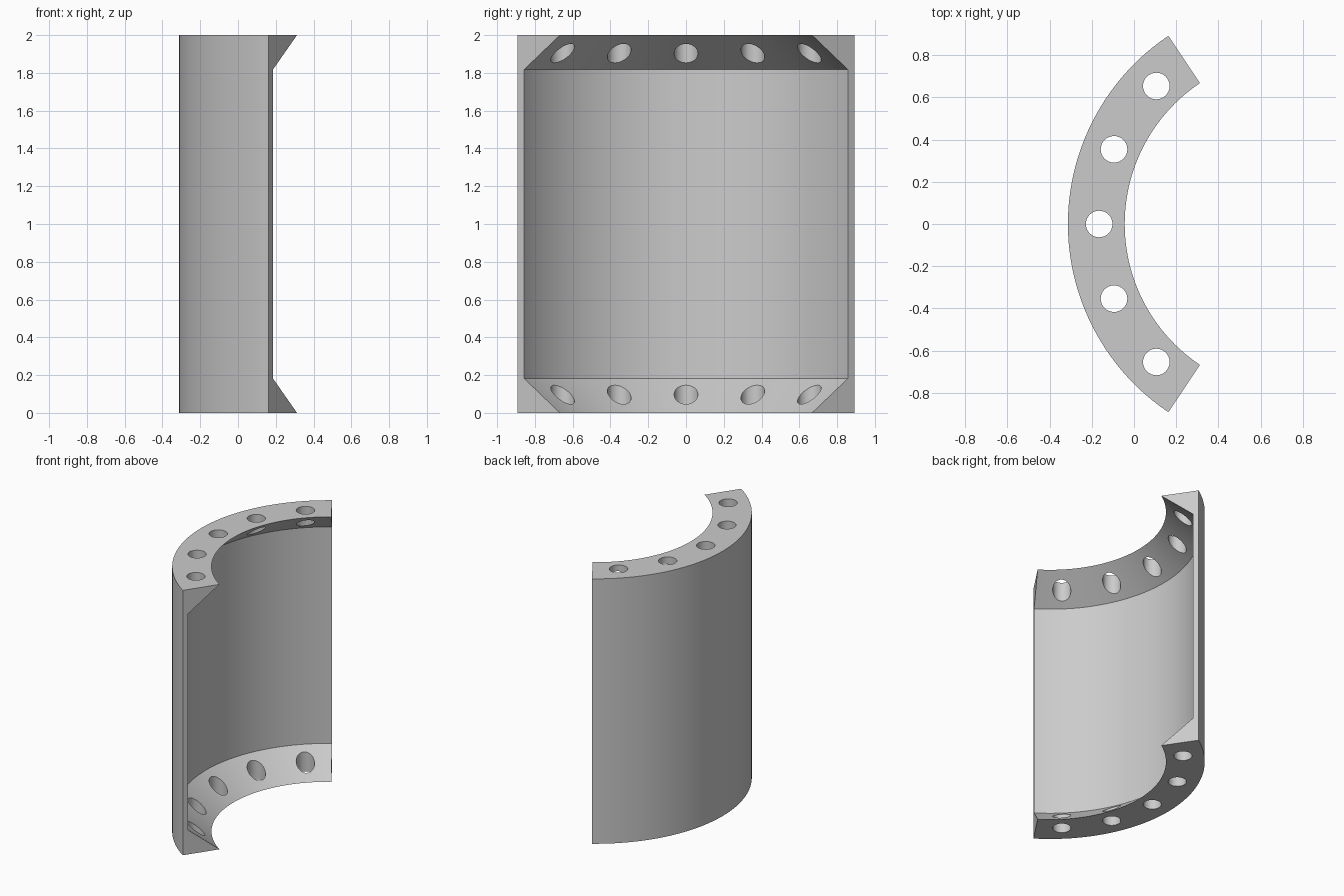
import bpy
import bmesh
import math

cube = bpy.data.objects.get("Cube")
if cube:
    bpy.data.objects.remove(cube, do_unlink=True)

HEIGHT = 2.0
CENTRE_X = 0.759
OUTER, WALL, INNER = 1.072, 1.0325, 0.803
FLANGE = 0.183
HALF_ANGLE = math.radians(56.2)
SEGMENTS = 64
HOLE_CIRCLE, HOLE_RADIUS = 0.924, 0.063

grey = bpy.data.materials.new("light_grey")
grey.use_nodes = True
colour = (0.6, 0.6, 0.6, 1)
grey.diffuse_color = colour
grey.node_tree.nodes["Principled BSDF"].inputs["Base Color"].default_value = colour


def polar(radius, angle, z):
    """Point on the arc, with angle zero at the middle of the shell."""
    return (CENTRE_X - radius * math.cos(angle), radius * math.sin(angle), z)


def add_object(name, bm):
    bmesh.ops.recalc_face_normals(bm, faces=bm.faces)
    mesh = bpy.data.meshes.new(name)
    bm.to_mesh(mesh)
    bm.free()
    obj = bpy.data.objects.new(name, mesh)
    bpy.context.collection.objects.link(obj)
    mesh.materials.append(grey)
    return obj


# Shell: thin wall with a tapered flange at each end, swept along the arc
profile = [(OUTER, 0), (INNER, 0), (WALL, FLANGE),
           (WALL, HEIGHT - FLANGE), (INNER, HEIGHT), (OUTER, HEIGHT)]
bm = bmesh.new()
rings = []
for i in range(SEGMENTS + 1):
    angle = HALF_ANGLE * (2 * i / SEGMENTS - 1)
    rings.append([bm.verts.new(polar(r, angle, z)) for r, z in profile])
for a, b in zip(rings, rings[1:]):
    for k in range(len(profile)):
        n = (k + 1) % len(profile)
        bm.faces.new((a[k], a[n], b[n], b[k]))
bm.faces.new(rings[0])
bm.faces.new(rings[-1])
shell = add_object("curved_shell", bm)

# Bolt holes: five upright cutters through both flanges
bm = bmesh.new()
for step in range(-2, 3):
    made = bmesh.ops.create_cone(bm, cap_ends=True, segments=32, radius1=HOLE_RADIUS,
                                 radius2=HOLE_RADIUS, depth=HEIGHT + 0.2)
    spot = polar(HOLE_CIRCLE, math.radians(22.5 * step), HEIGHT / 2)
    bmesh.ops.translate(bm, verts=made["verts"], vec=spot)
cutter = add_object("bolt_hole_cutter", bm)
cutter.hide_render = True

cut = shell.modifiers.new("bolt_holes", 'BOOLEAN')
cut.operation = 'DIFFERENCE'
cut.solver = 'EXACT'
cut.object = cutter

# Apply the cut, then smooth the curved surfaces
bpy.ops.object.select_all(action='DESELECT')
shell.select_set(True)
bpy.context.view_layer.objects.active = shell
bpy.ops.object.modifier_apply(modifier=cut.name)
bpy.data.objects.remove(cutter, do_unlink=True)
bpy.ops.object.shade_smooth_by_angle(angle=math.radians(30))
